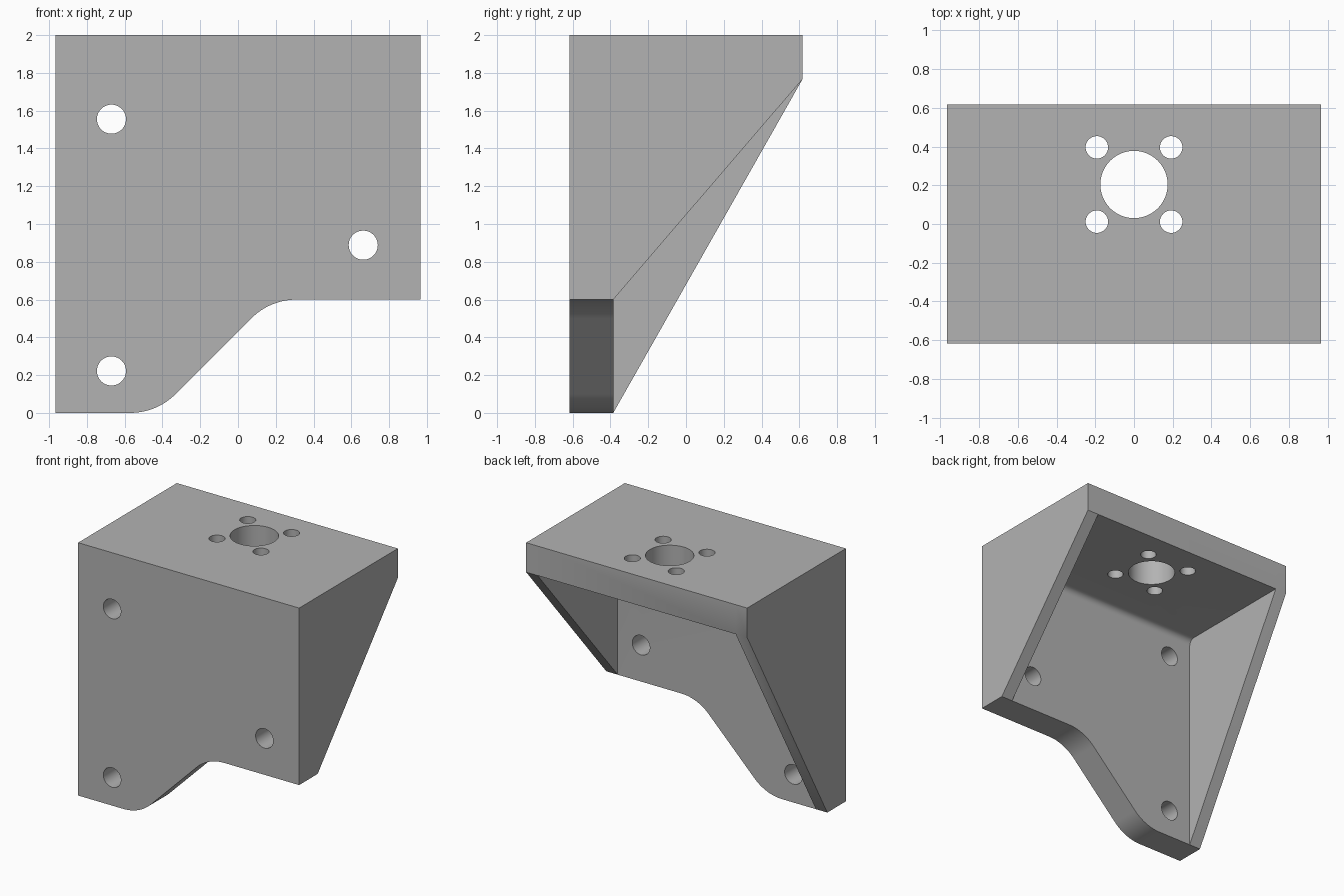
import bpy, bmesh, math
from mathutils import Vector

cube = bpy.data.objects.get("Cube")
if cube:
    bpy.data.objects.remove(cube)

# Overall sizes
HX, HY, TOP = 0.967, 0.617, 2.0
INNER_Y = -0.385      # inner face of the upright plate
UNDER_Z = 1.767       # underside of the top plate
WALL = 0.1            # side wall thickness
STEP = 0.6            # bottom of the short side

grey = bpy.data.materials.new("plain grey")
grey.use_nodes = True
colour = (0.45, 0.45, 0.45, 1)
grey.diffuse_color = colour
grey.node_tree.nodes["Principled BSDF"].inputs["Base Color"].default_value = colour


def rounded(before, corner, after, radius, steps=16):
    """Points of an arc that rounds a profile corner."""
    p, a, b = Vector(corner), Vector(before), Vector(after)
    u, v = (a - p).normalized(), (b - p).normalized()
    half = u.angle(v) / 2
    start = p + u * radius / math.tan(half)
    centre = p + (u + v).normalized() * radius / math.sin(half)
    r0 = start - centre
    end = p + v * radius / math.tan(half) - centre
    sweep = math.atan2(r0.x * end.y - r0.y * end.x, r0.dot(end))
    pts = []
    for i in range(steps + 1):
        t = sweep * i / steps
        c, s = math.cos(t), math.sin(t)
        pts.append((centre.x + r0.x * c - r0.y * s, centre.y + r0.x * s + r0.y * c))
    return pts


def circle(x, y, r, n=48):
    return [(x + r * math.cos(2 * math.pi * i / n), y + r * math.sin(2 * math.pi * i / n))
            for i in range(n)]


def prism(name, profile, axis, lo, hi):
    """Extrude a flat profile along one axis, from lo to hi."""
    place = {"x": lambda a, b, d: (d, a, b),
             "y": lambda a, b, d: (a, d, b),
             "z": lambda a, b, d: (a, b, d)}[axis]
    bm = bmesh.new()
    face = bm.faces.new([bm.verts.new(place(a, b, lo)) for a, b in profile])
    out = bmesh.ops.extrude_face_region(bm, geom=[face])
    verts = [g for g in out["geom"] if isinstance(g, bmesh.types.BMVert)]
    bmesh.ops.translate(bm, verts=verts, vec=Vector(place(0, 0, hi - lo)))
    bmesh.ops.recalc_face_normals(bm, faces=bm.faces)
    mesh = bpy.data.meshes.new(name)
    bm.to_mesh(mesh)
    bm.free()
    mesh.materials.append(grey)
    obj = bpy.data.objects.new(name, mesh)
    bpy.context.scene.collection.objects.link(obj)
    return obj


helpers = []


def combine(target, other, operation):
    mod = target.modifiers.new(other.name, "BOOLEAN")
    mod.operation, mod.object, mod.solver = operation, other, "EXACT"
    other.hide_render = True
    helpers.append(other)


# Upright plate and top plate in one, with a small inside fillet
fillet = rounded((INNER_Y, 0), (INNER_Y, UNDER_Z), (HY, UNDER_Z), 0.05, 10)
plates = [(-HY, 0), (INNER_Y, 0)] + fillet + [(HY, UNDER_Z), (HY, TOP), (-HY, TOP)]
bracket = prism("mounting_bracket", plates, "x", -HX, HX)

# Curved step along the bottom edge
low, high = (-0.43, 0), (0.17, STEP)
step = rounded((-HX, 0), low, high, 0.34) + rounded(low, high, (HX, STEP), 0.34)
step = [(-0.6, -0.0)] + step if step[0][0] > -0.5 else step
step += [(1.2, STEP), (1.2, -0.2), (step[0][0], -0.2)]
combine(bracket, prism("step_cutter", step, "y", -1, 1), "DIFFERENCE")

# Sloping side walls, long on the right and short on the left
for name, bottom, lo, hi in (("right_wall", 0, -HX, WALL - HX),
                             ("left_wall", STEP, HX - WALL, HX)):
    side = [(-HY, bottom), (INNER_Y, bottom), (HY, UNDER_Z), (HY, TOP), (-HY, TOP)]
    combine(bracket, prism(name, side, "x", lo, hi), "UNION")

# Screw holes in the upright plate
for x, z in ((-0.67, 1.555), (-0.67, 0.222), (0.663, 0.888)):
    combine(bracket, prism("screw_hole", circle(x, z, 0.077), "y", -0.8, -0.2), "DIFFERENCE")

# Centre bore with four small holes in the top plate
bore_y, pitch = 0.204, 0.192
combine(bracket, prism("centre_bore", circle(0, bore_y, 0.174), "z", 1.6, 2.2), "DIFFERENCE")
for sx in (-1, 1):
    for sy in (-1, 1):
        ring = circle(sx * pitch, bore_y + sy * pitch, 0.058)
        combine(bracket, prism("small_hole", ring, "z", 1.6, 2.2), "DIFFERENCE")

# Bake the result and drop the helpers
graph = bpy.context.evaluated_depsgraph_get()
baked = bpy.data.meshes.new_from_object(bracket.evaluated_get(graph))
bracket.modifiers.clear()
bracket.data = baked
baked.materials.clear()
baked.materials.append(grey)
baked.polygons.foreach_set("material_index", [0] * len(baked.polygons))
for helper in helpers:
    bpy.data.objects.remove(helper)

# Smooth the curves, keep the edges sharp
bpy.ops.object.select_all(action="DESELECT")
bracket.select_set(True)
bpy.context.view_layer.objects.active = bracket
bpy.ops.object.shade_smooth_by_angle(angle=math.radians(30))
